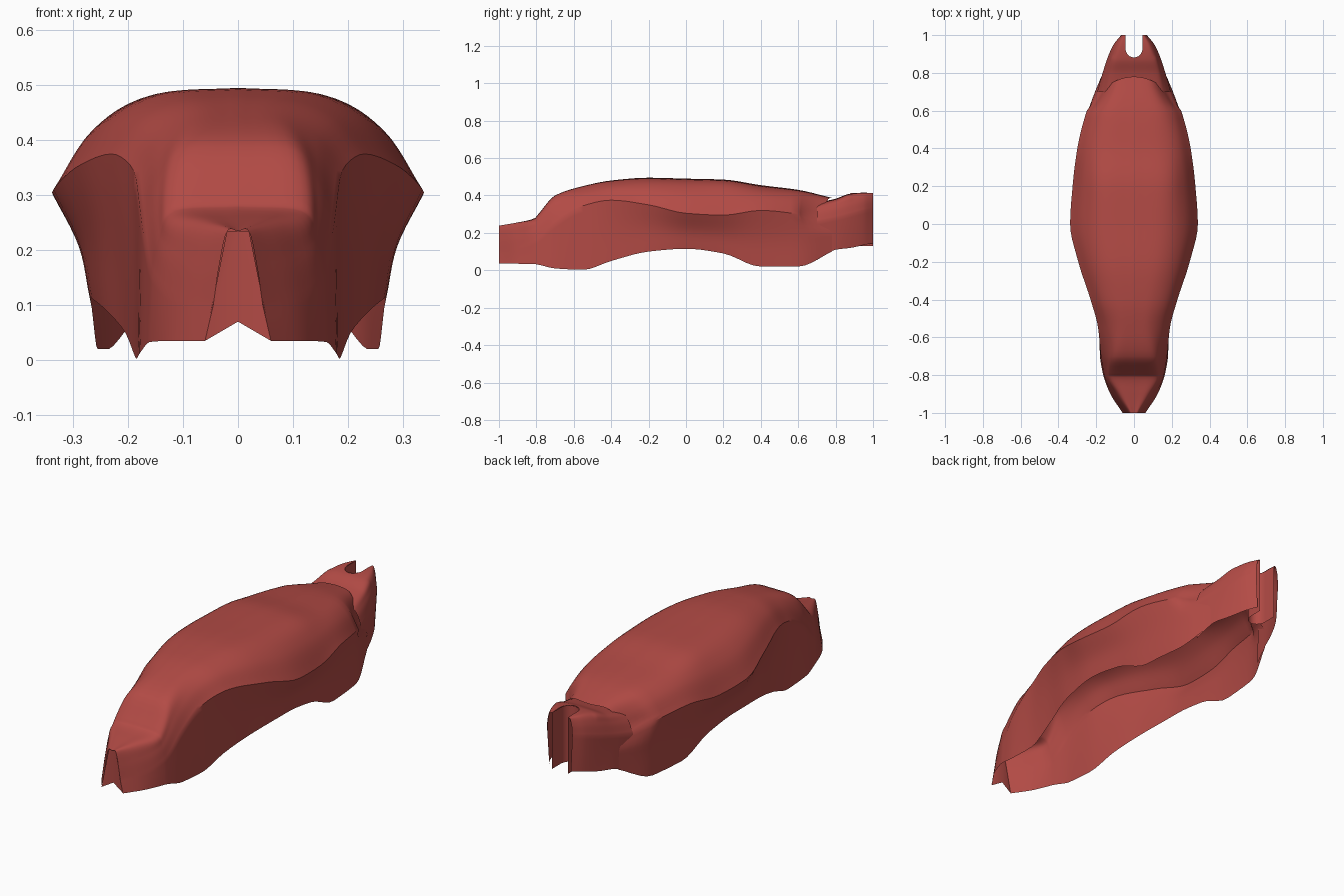
import bpy, bmesh, math
from mathutils import Vector

cube = bpy.data.objects.get("Cube")
if cube:
    bpy.data.objects.remove(cube, do_unlink=True)

red = bpy.data.materials.new("brick red")
red.use_nodes = True
red.diffuse_color = (0.45, 0.07, 0.06, 1)
red.node_tree.nodes["Principled BSDF"].inputs["Base Color"].default_value = red.diffuse_color


def smooth_path(points, steps):
    """Catmull-Rom curve through points of any dimension."""
    pts = [Vector(p) for p in points]
    pts = [2 * pts[0] - pts[1]] + pts + [2 * pts[-1] - pts[-2]]
    out = []
    for a, b, c, d in zip(pts, pts[1:], pts[2:], pts[3:]):
        for i in range(steps):
            t = i / steps
            out.append(b + ((c - a) * t + (2 * a - 5 * b + 4 * c - d) * t ** 2
                            + (3 * b - a - 3 * c + d) * t ** 3) / 2)
    return out + [pts[-2]]


def fill_stations(table, steps):
    """Add stations in between, with y as the parameter and no overshoot."""
    rows = [Vector(r) for r in table]
    rise = [(b - a) / (b[0] - a[0]) for a, b in zip(rows, rows[1:])]
    slopes = [rise[0]]
    for p, q in zip(rise, rise[1:]):
        slopes.append(Vector([2 * u * v / (u + v) if u * v > 0 else 0
                              for u, v in zip(p, q)]))
    slopes.append(rise[-1])
    out = []
    for a, b, m, n in zip(rows, rows[1:], slopes, slopes[1:]):
        h = b[0] - a[0]
        for i in range(steps):
            t = i / steps
            s = t * t * (3 - 2 * t)
            out.append(a * (1 - s) + b * s
                       + h * t * (1 - t) * (m * (1 - t) - n * t))
    return out + [rows[-1]]


def half_sheet(name, rows):
    """Skin rows of points into a sheet and mirror it across the centre."""
    bm = bmesh.new()
    grid = [[bm.verts.new(p) for p in row] for row in rows]
    for r, s in zip(grid, grid[1:]):
        for i in range(len(r) - 1):
            bm.faces.new((r[i], r[i + 1], s[i + 1], s[i]))
    mesh = bpy.data.meshes.new(name)
    bm.to_mesh(mesh)
    bm.free()
    mesh.materials.append(red)
    ob = bpy.data.objects.new(name, mesh)
    bpy.context.collection.objects.link(ob)
    mirror = ob.modifiers.new("mirror", "MIRROR")
    mirror.use_clip = True
    bpy.ops.object.select_all(action="DESELECT")
    ob.select_set(True)
    bpy.context.view_layer.objects.active = ob
    bpy.ops.object.shade_smooth_by_angle(angle=math.radians(35))
    return ob


def slot_width(y):
    """Half width of the round-ended slot in the tail."""
    t = min(max((y - 0.88) / 0.05, 0), 1)
    return 0.045 * math.sqrt(1 - (1 - t) ** 2)


# Stations: y, top height, top panel half width, flank half width,
# flank crease height, rim half width, rim height
body = [
    (-1, .235, .02, .045, .1, .06, .035),
    (-.9, .255, .075, .115, .11, .125, .035),
    (-.81, .278, .115, .155, .15, .16, .033),
    (-.79, .3, .115, .16, .16, .165, .03),
    (-.7, .4, .1, .175, .25, .18, .01),
    (-.55, .45, .08, .19, .345, .185, .003),
    (-.4, .48, .1, .23, .375, .205, .05),
    (-.2, .495, .14, .295, .35, .25, .1),
    (0, .49, .165, .338, .305, .27, .115),
    (.2, .485, .17, .325, .295, .265, .09),
    (.4, .455, .15, .3, .32, .255, .02),
    (.6, .43, .13, .25, .3, .235, .02),
    (.78, .387, .09, .175, .25, .17, .1),
]
tail = [
    (.7, .36, .125, .195, .26, .19, .055),
    (.8, .383, .115, .166, .28, .163, .11),
    (.88, .41, .1, .14, .3, .13, .12),
    (.95, .415, .08, .108, .32, .095, .135),
    (1, .413, .055, .068, .33, .06, .145),
]


def section(station):
    """Profile of one side, from the top centre down to the rim."""
    y, top, panel, flank, crease, rim, low = station
    x0 = slot_width(y)
    panel_z = top - 0.07 * panel
    tuck = 0.1 * max(flank - 0.2, 0)
    upper = smooth_path([
        (x0, top),
        (max(panel, x0 + 0.004), panel_z),
        ((panel + flank) / 2 + 0.045 * flank, (panel_z + crease) / 2 + 0.07 * flank),
        (flank, crease)], 6)
    lower = smooth_path([
        (flank, crease),
        ((flank + rim) / 2 - tuck, (crease + low) / 2),
        (rim, low)], 5)
    return [(max(x, x0), y, z) for x, z in upper + lower[1:]]


def bowed(row):
    """Pull the sides of the hood forward towards its rear edge."""
    return [(x, y - 13 * max(y - 0.6, 0) * x * x * min(max((z - 0.2) / 0.1, 0), 1), z)
            for x, y, z in row]


# Body shell: nose, hood and flanks
half_sheet("body_shell", [bowed(section(s)) for s in fill_stations(body, 5)])

# Forked tail that emerges from under the hood
half_sheet("forked_tail", [section(s) for s in fill_stations(tail, 8)])

# Rounded wall lining the tail slot
ys = [0.88 + 0.05 * (i / 8) ** 2 for i in range(9)] + [1]
half_sheet("tail_slot_wall", [[(slot_width(y), y, 0.413), (slot_width(y), y, 0.13)]
                              for y in ys])

# Narrow nose plate with a notched lower edge
half_sheet("nose_plate", [[(0, -0.99, 0.235), (0.02, -0.998, 0.235)],
                          [(0, -0.99, 0.07), (0.06, -0.998, 0.035)]])
